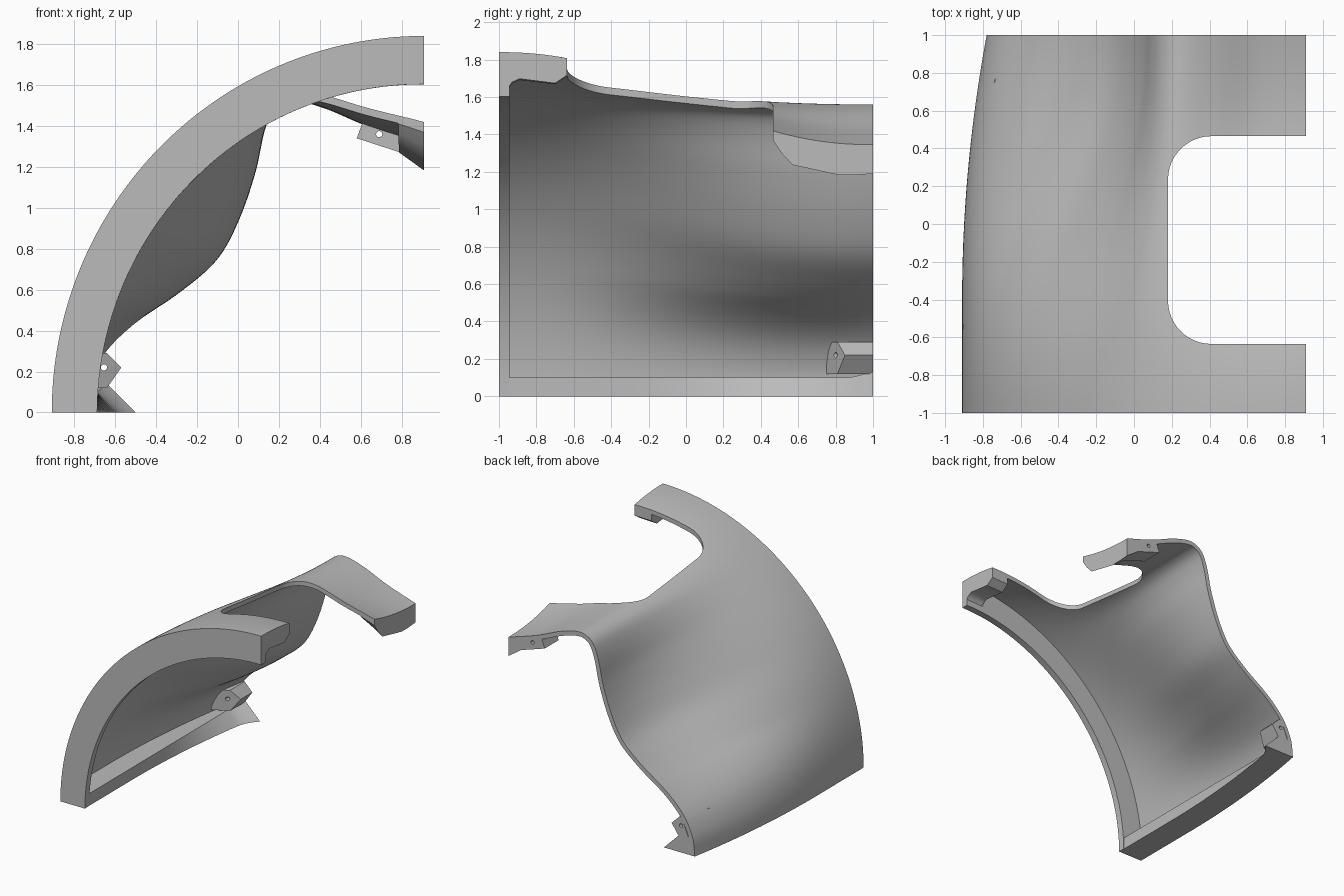
import bpy, bmesh, math
from mathutils import Vector

if "Cube" in bpy.data.objects:
    bpy.data.objects.remove(bpy.data.objects["Cube"], do_unlink=True)

grey = bpy.data.materials.new("plain grey")
grey.use_nodes = True
grey.diffuse_color = (0.5, 0.5, 0.5, 1)
grey.node_tree.nodes["Principled BSDF"].inputs["Base Color"].default_value = (0.5, 0.5, 0.5, 1)

HALF_W = 0.91
SKIN = 0.036
# Rear edge of the panel, from the bottom up and over the crest (x, z)
REAR = [Vector(p) for p in (
    (-.78, 0), (-.76, .15), (-.68, .31), (-.53, .46), (-.30, .62), (-.13, .77), (-.03, .95),
    (.05, 1.18), (.10, 1.40), (.155, 1.515), (.25, 1.56), (.42, 1.525), (.65, 1.43), (.91, 1.345))]
# The crest meets the front arc at a chosen fraction
CREST, CREST_U = 10, 0.70
lengths = [0]
for a, b in zip(REAR, REAR[1:]):
    lengths.append(lengths[-1] + (b - a).length)
low, total = lengths[CREST], lengths[-1]
KNOTS = [CREST_U * s / low if s <= low else CREST_U + (1 - CREST_U) * (s - low) / (total - low)
         for s in lengths]


def rear_point(u):
    """Smooth spline through the rear points."""
    i = max(k for k in range(len(REAR) - 1) if KNOTS[k] <= u + 1e-9)
    h = KNOTS[i + 1] - KNOTS[i]
    t = (u - KNOTS[i]) / h

    def slope(k):
        lo, hi = max(k - 1, 0), min(k + 1, len(REAR) - 1)
        return (REAR[hi] - REAR[lo]) / (KNOTS[hi] - KNOTS[lo])
    return (REAR[i] * (2*t**3 - 3*t*t + 1) + slope(i) * h * (t**3 - 2*t*t + t)
            + REAR[i + 1] * (3*t*t - 2*t**3) + slope(i + 1) * h * (t**3 - t*t))


def ease(t):
    t = min(1, max(0, t))
    return t * t * (3 - 2 * t)


def surface(u, y):
    """Outer skin: a quarter arc in front blending into the rear edge."""
    angle = u * math.pi / 2
    front = Vector((HALF_W - 1.82 * math.cos(angle), 1.84 * math.sin(angle)))
    t = (y + 1) / 2
    upper = (ease(t) + t**3 * (10 - 15 * t + 6 * t * t)) / 2
    lower = max(0, (t - 0.3) / 0.7) ** 2
    return front.lerp(rear_point(u), lower + (upper - lower) * ease(u / 0.25))


def inset(u, y, d):
    """Point at depth d below the outer skin."""
    lo, hi = max(u - 0.004, 0), min(u + 0.004, 1)
    tan = (surface(hi, y) - surface(lo, y)).normalized()
    p = surface(u, y) + Vector((tan.y, -tan.x)) * d
    if u < 1e-6:
        p.y = 0
    if u > 1 - 1e-6:
        p.x = HALF_W
    return Vector((min(p.x, HALF_W), y, max(p.y, 0)))


def span(a, b, n):
    return [a + (b - a) * i / n for i in range(n + 1)]


def smooth(ob):
    bpy.ops.object.select_all(action='DESELECT')
    ob.select_set(True)
    bpy.context.view_layer.objects.active = ob
    bpy.ops.object.shade_smooth_by_angle(angle=math.radians(35))


def make(name, bm):
    bmesh.ops.recalc_face_normals(bm, faces=bm.faces)
    mesh = bpy.data.meshes.new(name)
    bm.to_mesh(mesh)
    bm.free()
    mesh.materials.append(grey)
    ob = bpy.data.objects.new(name, mesh)
    bpy.context.collection.objects.link(ob)
    smooth(ob)
    return ob


def loft(name, sections):
    """Closed solid through rings of points."""
    bm = bmesh.new()
    rings = [[bm.verts.new(p) for p in ring] for ring in sections]
    n = len(rings[0])
    for a, b in zip(rings, rings[1:]):
        for i in range(n):
            j = (i + 1) % n
            bm.faces.new((a[i], a[j], b[j], b[i]))
    for ring in (rings[0], rings[-1]):
        if n < 6:
            bm.faces.new(ring)
        else:
            for i in range(n // 2 - 1):
                bm.faces.new((ring[i], ring[i + 1], ring[n - 2 - i], ring[n - 1 - i]))
    return make(name, bm)


def slab(name, us, ys, top, bottom, taper=0):
    """Solid that follows the skin between two depths."""
    return loft(name, [[inset(u, y, top) for u in us]
                       + [inset(u, y, bottom + taper * u) for u in reversed(us)] for y in ys])


def prism(name, outline, shift):
    """Flat outline extruded along a vector."""
    bm = bmesh.new()
    face = bm.faces.new([bm.verts.new(p) for p in outline])
    grown = bmesh.ops.extrude_face_region(bm, geom=[face])["geom"]
    bmesh.ops.translate(bm, vec=shift,
                        verts=[v for v in grown if isinstance(v, bmesh.types.BMVert)])
    return make(name, bm)


def cut(ob, cutter):
    mod = ob.modifiers.new("cut", 'BOOLEAN')
    mod.operation = 'DIFFERENCE'
    mod.solver = 'EXACT'
    mod.object = cutter
    graph = bpy.context.evaluated_depsgraph_get()
    mesh = bpy.data.meshes.new_from_object(ob.evaluated_get(graph))
    ob.modifiers.clear()
    ob.data = mesh
    smooth(ob)
    bpy.data.objects.remove(cutter, do_unlink=True)


# Curved panel with the rounded notch
panel = slab("curved_panel", span(0, 1, 110), span(-1, 1, 50), 0, SKIN)
R, X0, Y0, Y1 = 0.23, 0.18, -0.635, 0.465
outline = [(1.3, Y0, 0.9)]
for cy, start in ((Y0 + R, 270), (Y1 - R, 180)):
    for a in span(math.radians(start), math.radians(start - 90), 12):
        outline.append((X0 + R + R * math.cos(a), cy + R * math.sin(a), 0.9))
outline.append((1.3, Y1, 0.9))
cut(panel, prism("notch_cutter", outline, (0, 0, 1.4)))

# Front rim
slab("front_rim", span(0, 1, 110), [-1, -0.945], SKIN - 0.004, 0.222, 0.014)

# Thick ends of the two arms: (y, depth) along each end, and inner depth factor
ARM_ENDS = {
    "front_arm_end": ([(-.95, .19), (-.93, .16), (-.89, .14), (-.70, .145), (-.635, .09)], 1),
    "rear_arm_end": ([(.465, .05), (.51, .105), (.57, .155), (.82, .17), (.9, .165), (1, .155)], .7)}
for name, (profile, factor) in ARM_ENDS.items():
    sections = []
    for y, d in profile:
        inner, outer = surface(0.945, y), surface(1, y)
        sections.append([(inner.x, y, inner.y - 0.025), (outer.x, y, outer.y - 0.025),
                         (outer.x, y, outer.y - d), (inner.x, y, inner.y - max(0.04, d * factor))])
    loft(name, sections)

# Bottom flange, flaring at the rear corner
sections = []
for y in span(-0.945, 0.84, 20) + span(0.86, 1, 8):
    x = surface(0, y).x
    flare = max(0, (y - 0.84) / 0.16) ** 2
    height = 0.1 + 0.04 * flare
    sections.append([(x + 0.03, y, 0), (x + 0.22 + 0.06 * flare, y, 0),
                     (-0.69 + 0.05 * flare, y, height), (inset(0.05, y, 0.025).x, y, height)])
loft("bottom_flange", sections)


# Screw bosses on the rear edge, each with a through hole
def boss(name, front, back, hole_x, hole_z):
    ob = loft(name, [front, back])
    ring = [(hole_x + 0.015 * math.cos(a), 0.5, hole_z + 0.015 * math.sin(a))
            for a in span(0, math.tau, 16)[:-1]]
    cut(ob, prism("hole_cutter", ring, (0, 0.7, 0)))


upper = [(.58, 1.34), (.61, 1.42), (.81, 1.35), (.81, 1.265)]
boss("upper_boss", [(x, 0.82, z) for x, z in upper], [(x, 1, z) for x, z in upper], .69, 1.36)
boss("lower_boss",
     [(-.64, .81, .29), (-.57, .85, .22), (-.64, .81, .12), (-.77, .75, .12), (-.74, .75, .29)],
     [(-.64, 1, .29), (-.57, 1, .22), (-.64, 1, .12), (-.73, 1, .12), (-.66, 1, .29)], -.655, .22)
